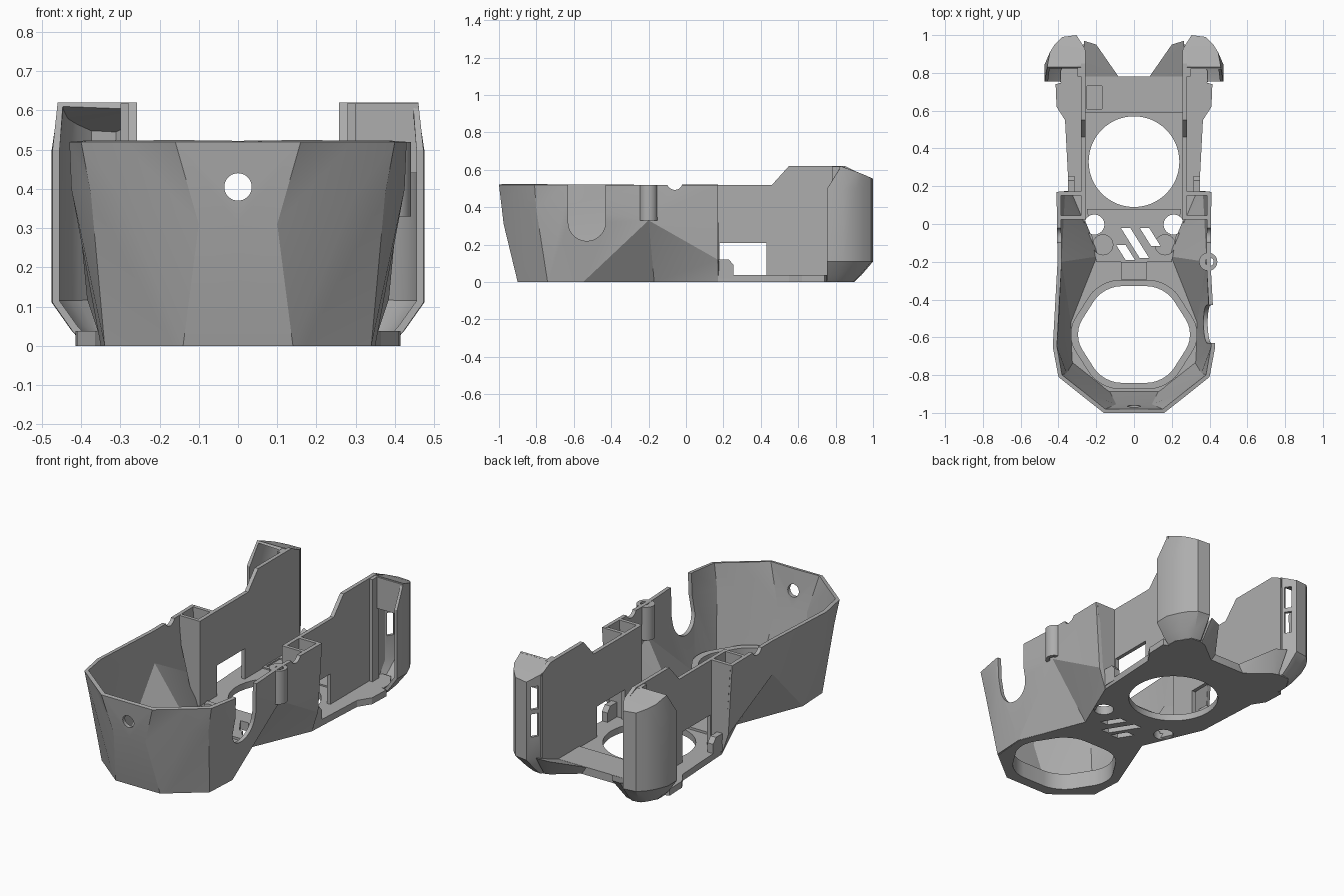
import bpy, bmesh, math

if "Cube" in bpy.data.objects:
    bpy.data.objects.remove(bpy.data.objects["Cube"])

grey = bpy.data.materials.new("plain_grey")
grey.use_nodes = True
COLOUR = (0.42, 0.42, 0.42, 1)
grey.diffuse_color = COLOUR
grey.node_tree.nodes["Principled BSDF"].inputs["Base Color"].default_value = COLOUR

PLANES = {"xy": lambda u, v, w: (u, v, w),
          "yz": lambda u, v, w: (w, u, v),
          "xz": lambda u, v, w: (u, w, v)}


def finish(name, bm):
    mesh = bpy.data.meshes.new(name)
    bm.to_mesh(mesh)
    bm.free()
    ob = bpy.data.objects.new(name, mesh)
    bpy.context.collection.objects.link(ob)
    mesh.materials.append(grey)
    return ob


def prism(name, pts, w0, w1, plane="xy", mirror=False, round_by=0):
    """Extrude a flat outline between two depths."""
    bm = bmesh.new()
    put = PLANES[plane]
    low = [bm.verts.new(put(u, v, w0)) for u, v in pts]
    high = [bm.verts.new(put(u, v, w1)) for u, v in pts]
    bm.faces.new(low)
    bm.faces.new(high)
    n = len(pts)
    for i in range(n):
        j = (i + 1) % n
        bm.faces.new((low[i], low[j], high[j], high[i]))
    if round_by:
        ups = [e for e in bm.edges if {e.verts[0] in low, e.verts[1] in low} == {True, False}]
        bmesh.ops.bevel(bm, geom=ups, offset=round_by, segments=6, profile=0.5, affect="EDGES")
    bmesh.ops.recalc_face_normals(bm, faces=bm.faces)
    ob = finish(name, bm)
    if mirror:
        ob.modifiers.new("mirror", "MIRROR").use_mirror_merge = False
        bake(ob)
    return ob


def box(u0, u1, v0, v1):
    return [(u0, v0), (u1, v0), (u1, v1), (u0, v1)]


def circle(u, v, r, n=40):
    return [(u + r * math.cos(math.tau * i / n), v + r * math.sin(math.tau * i / n)) for i in range(n)]


def loft(name, columns, thick, cap=None):
    """Skin through columns listed bottom to top, mirrored and thickened inwards."""
    bm = bmesh.new()
    cols = [[bm.verts.new(p) for p in c] for c in columns]
    for a, b in zip(cols, cols[1:]):
        for k in range(len(a) - 1):
            bm.faces.new((a[k], b[k], b[k + 1]))
            bm.faces.new((a[k], b[k + 1], a[k + 1]))
    if cap:
        bm.faces.new([c[-1] for c in cols] + [bm.verts.new(p) for p in cap])
        bmesh.ops.triangulate(bm, faces=[f for f in bm.faces if len(f.verts) > 3])
    ob = finish(name, bm)
    ob.modifiers.new("mirror", "MIRROR")
    wall = ob.modifiers.new("wall", "SOLIDIFY")
    wall.thickness, wall.offset = thick, -1
    bake(ob)
    return ob


def bake(ob):
    deps = bpy.context.evaluated_depsgraph_get()
    mesh = bpy.data.meshes.new_from_object(ob.evaluated_get(deps))
    ob.modifiers.clear()
    ob.data = mesh


def cut(ob, *cutters):
    for c in cutters:
        m = ob.modifiers.new("cut", "BOOLEAN")
        m.operation, m.object, m.solver = "DIFFERENCE", c, "EXACT"
        bake(ob)


def both(half):
    return half + [(-x, y) for x, y in reversed(half)]


# cutters
made = []


def cutter(pts, w0, w1, plane="xy", **kw):
    ob = prism("cutter", pts, w0, w1, plane, **kw)
    ob.hide_render = True
    made.append(ob)
    return ob


def hexagon(r):
    return [(1.1 * r * math.cos(math.radians(60 * i)), -0.585 + r * math.sin(math.radians(60 * i))) for i in range(6)]


hex_hole = cutter(hexagon(0.295), -0.1, 0.3, round_by=0.09)
round_hole = cutter(circle(0, 0.33, 0.24, 64), -0.1, 0.3)
screw_holes = [cutter(circle(s * 0.21, -0.003, 0.053), -0.1, 0.2) for s in (1, -1)]
pockets = [cutter(circle(s * 0.165, -0.11, 0.053), 0.025, 0.2) for s in (1, -1)]
slits = [cutter([(x, y), (x + 0.05, y), (x + 0.05 + d, y - 1.6 * d), (x + d, y - 1.6 * d)], -0.1, 0.2)
         for x, y, d in ((-0.07, -0.02, 0.1), (0.03, -0.02, 0.06), (-0.095, -0.11, 0.05))]

# base plate, with the waist between the two large openings
base = prism("base_plate", both([(0.14, -0.9), (0.33, -0.74), (0.345, -0.55), (0.2, -0.17), (0.345, 0.17),
                                 (0.365, 0.55), (0.41, 0.62), (0.415, 0.74), (0.27, 0.78)]), 0, 0.037)
cut(base, hex_hole, round_hole, *screw_holes, *pockets, *slits)
middle = prism("middle_plate", both([(0.2, -0.2), (0.25, 0.08)]), 0.03, 0.05)
cut(middle, round_hole, *screw_holes, *pockets, *slits)
rear_strip = prism("rear_strip", box(-0.26, 0.26, 0.59, 0.78), 0.03, 0.045)
cut(rear_strip, cutter(box(-0.25, -0.17, 0.61, 0.73), 0.037, 0.1))
rim = prism("front_opening_rim", hexagon(0.333), 0.0, 0.095, round_by=0.1)
cut(rim, hex_hole)
prism("rim_block", box(-0.07, 0.07, -0.295, -0.2), 0.03, 0.07)

# faceted front shell
shell = loft("front_shell", [
    [(0, -0.9, 0), (0, -0.975, 0.31), (0, -1, 0.52)],
    [(0.14, -0.9, 0), (0.1, -0.975, 0.31), (0.16, -1, 0.52)],
    [(0.17, -0.876, 0), (0.3, -0.87, 0.385), (0.29, -0.898, 0.52)],
    [(0.34, -0.74, 0), (0.375, -0.8, 0.385), (0.4, -0.81, 0.52)],
    [(0.35, -0.55, 0), (0.425, -0.65, 0.4), (0.43, -0.65, 0.52)],
    [(0.2, -0.17, 0), (0.405, -0.2, 0.33), (0.405, -0.2, 0.52)],
    [(0.345, 0.17, 0), (0.385, 0.17, 0.12), (0.41, 0.17, 0.52)]], 0.022)
arch = [(-0.53 + 0.1 * math.cos(a), 0.32 + 0.1 * math.sin(a))
        for a in (math.pi + math.pi * i / 20 for i in range(21))]
cut(shell, cutter(arch + [(-0.43, 0.7), (-0.63, 0.7)], 0.3, 0.6, "yz"),
    cutter(circle(-0.06, 0.535, 0.042), -0.6, 0.6, "yz"),
    cutter(circle(0, 0.405, 0.035), -1.2, -0.8, "xz"))

# cable tube on one side
tube = prism("side_tube", circle(0.393, -0.2, 0.048), 0.33, 0.519)
cut(tube, cutter(circle(0.4, -0.2, 0.022), 0.2, 0.7))

# hollow columns that close the front shell
prism("column_back", [(0.26, 0.01), (0.335, 0.01), (0.372, 0.12), (0.4, 0.52), (0.26, 0.52)],
      0.15, 0.171, "xz", mirror=True)
prism("column_front", [(0.26, 0.01), (0.275, 0.01), (0.325, 0.15), (0.375, 0.35), (0.39, 0.52), (0.26, 0.52)],
      0.025, 0.045, "xz", mirror=True)

# rear side walls with a window
walls = prism("rear_side_wall", [(0.025, 0.02), (0.025, 0.52), (0.46, 0.52), (0.55, 0.62), (0.85, 0.62),
                                 (0.92, 0.585), (0.92, 0.1), (0.86, 0.02)], 0.258, 0.28, "yz", mirror=True)
cut(walls, cutter(box(0.18, 0.43, 0.037, 0.21), -0.6, 0.6, "yz"))
prism("wall_tab", [(0.17, 0.02), (0.255, 0.02), (0.255, 0.09), (0.23, 0.12), (0.17, 0.12)],
      0.315, 0.35, "yz", mirror=True)

# rear corner towers: curved shells with a sloping roof and a bevelled inner edge
plan = [(0.473, 0.755), (0.475, 0.84), (0.445, 0.91), (0.42, 0.95), (0.38, 0.99), (0.305, 1.0), (0.26, 0.93)]
roof_z = [0.62, 0.615, 0.59, 0.575, 0.557, 0.553, 0.583]
columns = []
for i, ((x, y), z) in enumerate(zip(plan, roof_z)):
    foot = (0.26 + (x - 0.26) * 0.6, 0.75 + (y - 0.75) * 0.6, 0)
    ankle = (0.26 + (x - 0.26) * 0.76, 0.75 + (y - 0.75) * 0.75, 0.037)
    top = (0.46, 0.83, z) if i == 0 else (min(x, 0.458), y, z)
    columns.append([foot, ankle, (x, y, 0.11), (x, y, 0.5), top])
towers = loft("corner_tower", columns, 0.018, cap=[(0.26, 0.83, 0.62)])
for s in (1, -1):
    slot = [(s * x, y) for x, y in ((0.203, 0.985), (0.223, 1.02), (0.363, 0.93), (0.343, 0.895))]
    cut(towers, *[cutter(slot, z, z + 0.13) for z in (0.235, 0.39)])
prism("tower_floor", [(0.27, 0.75), (0.39, 0.75), (0.39, 0.81), (0.34, 0.89), (0.27, 0.89)], 0, 0.037, mirror=True)
prism("tower_front_panel", box(0.27, 0.46, 0.44, 0.618), 0.82, 0.835, "xz")
prism("tower_inner_post", box(0.27, 0.3, 0.78, 0.84), 0.03, 0.618, mirror=True)

# sloping feet between the towers
bm = bmesh.new()
for p in [(0.075, 0.77, 0.04), (0.2, 0.95, 0.11), (0.265, 0.97, 0.12), (0.27, 0.77, 0.04),
          (0.27, 0.77, 0), (0.1, 0.77, 0), (0.24, 0.88, 0), (0.27, 0.89, 0)]:
    bm.verts.new(p)
bmesh.ops.convex_hull(bm, input=bm.verts)
feet = finish("sloping_foot", bm)
feet.modifiers.new("mirror", "MIRROR").use_mirror_merge = False
bake(feet)

for c in made:
    bpy.data.objects.remove(c)

# shading
for ob in [o for o in bpy.context.collection.objects if o.type == "MESH"]:
    bpy.ops.object.select_all(action="DESELECT")
    ob.select_set(True)
    bpy.context.view_layer.objects.active = ob
    bpy.ops.object.shade_smooth_by_angle(angle=math.radians(26))
